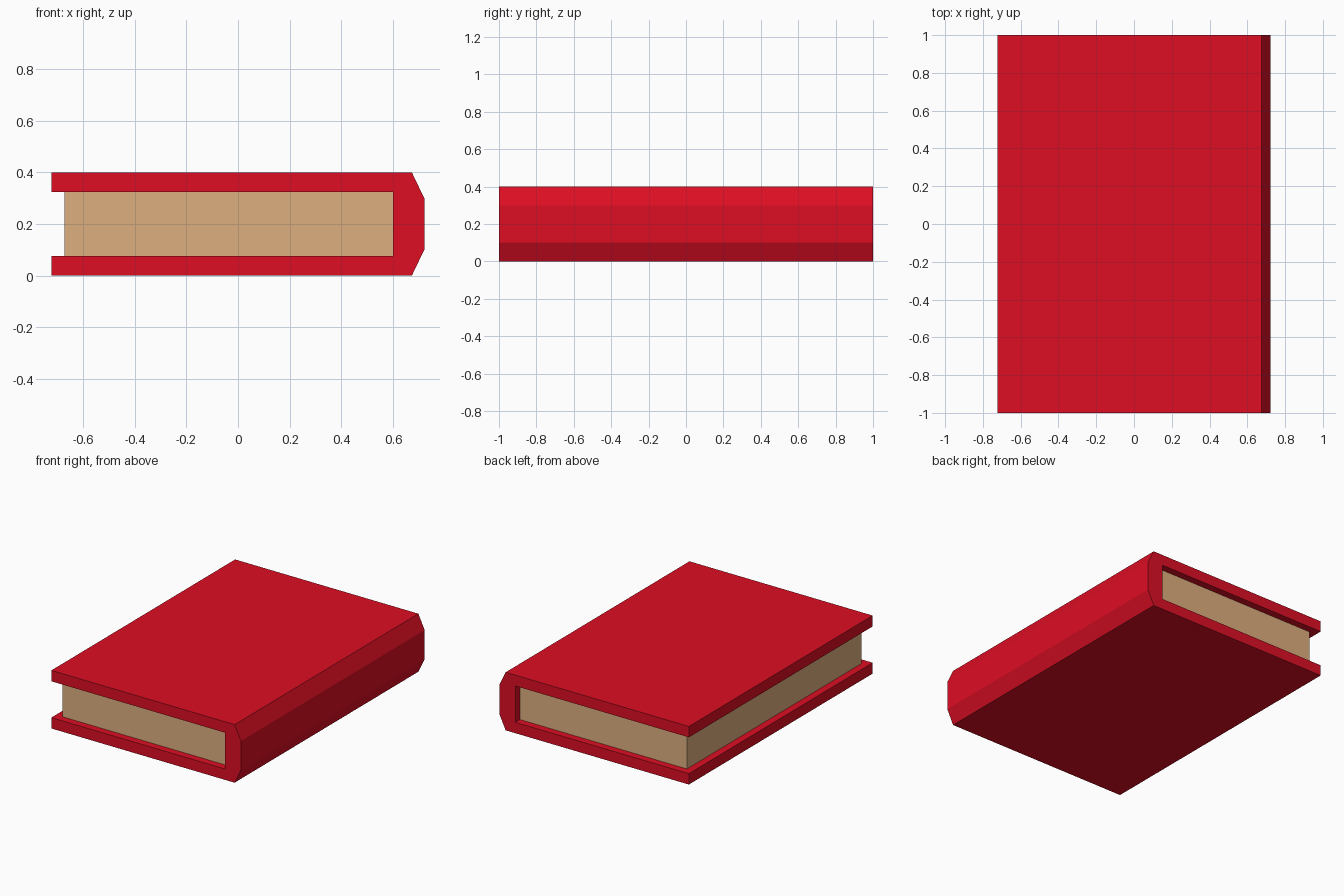
import bpy, bmesh

if "Cube" in bpy.data.objects:
    bpy.data.objects.remove(bpy.data.objects["Cube"])


def srgb(r, g, b):
    # 0-255 display colour to linear
    lin = [(c / 255 / 12.92) if c <= 10 else ((c / 255 + 0.055) / 1.055) ** 2.4 for c in (r, g, b)]
    return (*lin, 1.0)


def material(name, rgb):
    m = bpy.data.materials.new(name)
    m.diffuse_color = srgb(*rgb)
    m.use_nodes = True
    m.node_tree.nodes["Principled BSDF"].inputs["Base Color"].default_value = m.diffuse_color
    return m


def extrude_profile(name, points, y0, y1, mat):
    # x/z outline extruded along y
    bm = bmesh.new()
    face = bm.faces.new([bm.verts.new((x, y0, z)) for x, z in points])
    out = bmesh.ops.extrude_face_region(bm, geom=[face])
    verts = [g for g in out["geom"] if isinstance(g, bmesh.types.BMVert)]
    bmesh.ops.translate(bm, verts=verts, vec=(0, y1 - y0, 0))
    bmesh.ops.recalc_face_normals(bm, faces=bm.faces)
    mesh = bpy.data.meshes.new(name)
    bm.to_mesh(mesh)
    bm.free()
    mesh.materials.append(mat)
    obj = bpy.data.objects.new(name, mesh)
    bpy.context.collection.objects.link(obj)
    return obj


red = material("cover red", (222, 14, 36))
paper = material("paper tan", (222, 175, 127))

# Cover: U-shaped section with a bevelled spine, mirrored about mid height
H = 0.4
lower = [(0.6, 0.075), (-0.722, 0.075), (-0.722, 0), (0.674, 0), (0.722, 0.1)]
upper = [(x, H - z) for x, z in reversed(lower)]
extrude_profile("cover", lower + upper, -1, 1, red)

# Page block, set in from the cover edges
pages = [(-0.672, 0.075), (0.6, 0.075), (0.6, 0.325), (-0.672, 0.325)]
extrude_profile("pages", pages, -0.95, 0.95, paper)
